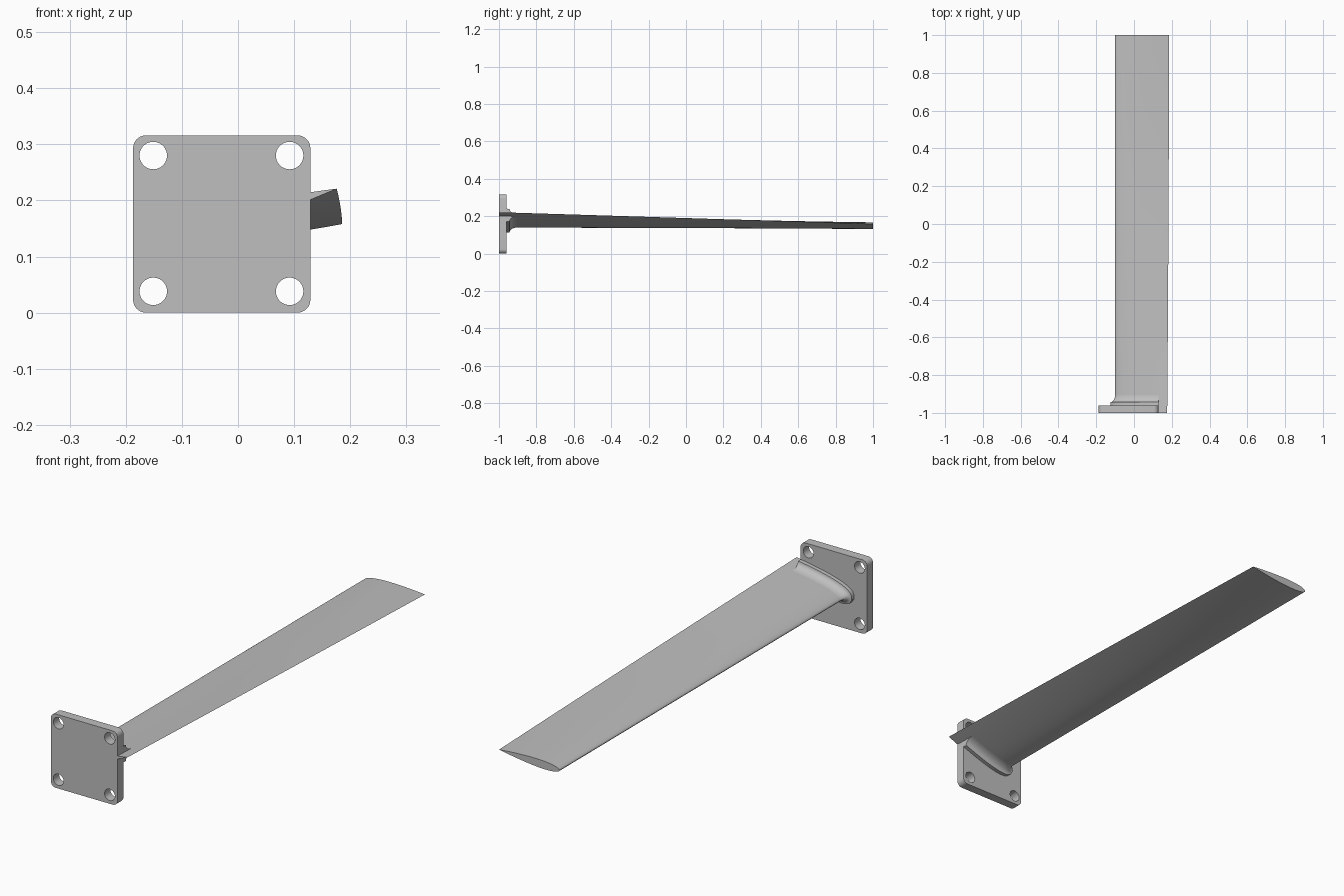
import bpy, bmesh, math
from mathutils import Vector

if "Cube" in bpy.data.objects:
    bpy.data.objects.remove(bpy.data.objects["Cube"])

CHORD, LE_X, LE_Z = 0.286, -0.10, 0.145
PLATE_L, PLATE_R, PLATE_H, PLATE_T = -0.187, 0.129, 0.316, 0.04

grey = bpy.data.materials.new("light_grey")
grey.diffuse_color = (0.52, 0.52, 0.52, 1)
grey.use_nodes = True
grey.node_tree.nodes["Principled BSDF"].inputs["Base Color"].default_value = grey.diffuse_color


def airfoil(y, offset=0.0, n=28):
    """Symmetric 12% section, twisted about its leading edge, grown by offset."""
    def half(t):
        return 0.6 * (0.2969 * math.sqrt(t) - 0.126 * t - 0.3516 * t**2
                      + 0.2843 * t**3 - 0.1036 * t**4)
    ts = [(1 + math.cos(math.pi * i / n)) / 2 for i in range(n + 1)]
    prof = [(t, half(t)) for t in ts] + [(t, -half(t)) for t in ts[-2:0:-1]]
    twist = math.radians(15.4 + (2.6 - 15.4) * (y + 1) / 2)
    c, s = math.cos(twist), math.sin(twist)
    pts = [Vector((p * CHORD, q * CHORD)) for p, q in prof]
    ring = []
    for i, p in enumerate(pts):
        d = (pts[(i + 1) % len(pts)] - pts[i - 1]).normalized()
        p = p + Vector((d.y, -d.x)) * offset
        ring.append((LE_X + p.x * c - p.y * s, y, LE_Z + p.x * s + p.y * c))
    return ring


def finish(name, bm):
    bmesh.ops.recalc_face_normals(bm, faces=bm.faces[:])
    me = bpy.data.meshes.new(name)
    bm.to_mesh(me)
    bm.free()
    me.materials.clear()
    me.materials.append(grey)
    ob = bpy.data.objects.new(name, me)
    bpy.context.collection.objects.link(ob)
    bpy.ops.object.select_all(action='DESELECT')
    ob.select_set(True)
    bpy.context.view_layer.objects.active = ob
    bpy.ops.object.shade_smooth_by_angle(angle=math.radians(30))
    return ob


def loft(rings):
    bm = bmesh.new()
    rows = [[bm.verts.new(p) for p in r] for r in rings]
    for a, b in zip(rows, rows[1:]):
        for i in range(len(a)):
            j = (i + 1) % len(a)
            bm.faces.new((a[i], a[j], b[j], b[i]))
    bm.faces.new(rows[0])
    bm.faces.new(rows[-1])
    return bm


# Twisted blade, running full length past the edge of the plate
finish("blade", loft([airfoil(-1 + 2 * i / 16) for i in range(17)]))

# Root collar: short straight wall, then a concave fillet into the blade
R = 0.026
steps = [(-0.965, R), (-0.943, R)]
for k in range(1, 8):
    a = math.pi / 2 * k / 7
    steps.append((-0.943 + 0.04 * (1 - math.cos(a)), R * (1 - math.sin(a)) - 0.0002))
bm = loft([airfoil(y, d) for y, d in steps])
cut = bmesh.ops.bisect_plane(bm, geom=bm.verts[:] + bm.edges[:] + bm.faces[:],
                             plane_co=(PLATE_R, 0, 0), plane_no=(1, 0, 0),
                             clear_outer=True)
bmesh.ops.holes_fill(bm, edges=[e for e in cut["geom_cut"]
                                if isinstance(e, bmesh.types.BMEdge)], sides=0)
finish("root_collar", bm)

# Mounting plate: rounded square outline with four bolt holes
cu = bpy.data.curves.new("plate_outline", 'CURVE')
cu.dimensions, cu.fill_mode, cu.extrude = '2D', 'BOTH', PLATE_T / 2


def outline(points):
    sp = cu.splines.new('POLY')
    sp.points.add(len(points) - 1)
    for p, (x, z) in zip(sp.points, points):
        p.co = (x, z, 0, 1)
    sp.use_cyclic_u = True


def arc(cx, cz, r, start, sweep, n):
    return [(cx + r * math.cos(start + sweep * i / n),
             cz + r * math.sin(start + sweep * i / n)) for i in range(n + 1)]


cr = 0.023
corners = [(PLATE_R - cr, PLATE_H - cr), (PLATE_L + cr, PLATE_H - cr),
           (PLATE_L + cr, cr), (PLATE_R - cr, cr)]
outline([p for k, (x, z) in enumerate(corners)
         for p in arc(x, z, cr, k * math.pi / 2, math.pi / 2, 8)])
for x in (-0.151, 0.092):
    for z in (0.038, 0.280):
        outline(arc(x, z, 0.0245, 0, 2 * math.pi, 36)[:-1])

tmp = bpy.data.objects.new("plate_outline", cu)
bpy.context.collection.objects.link(tmp)
bpy.context.view_layer.update()
me = bpy.data.meshes.new_from_object(
    tmp.evaluated_get(bpy.context.evaluated_depsgraph_get()))
bm = bmesh.new()
bm.from_mesh(me)
bpy.data.objects.remove(tmp)
bmesh.ops.remove_doubles(bm, verts=bm.verts[:], dist=1e-5)
for v in bm.verts:
    x, z, d = v.co
    v.co = (x, -1 + PLATE_T / 2 - d, z)
finish("mounting_plate", bm)
